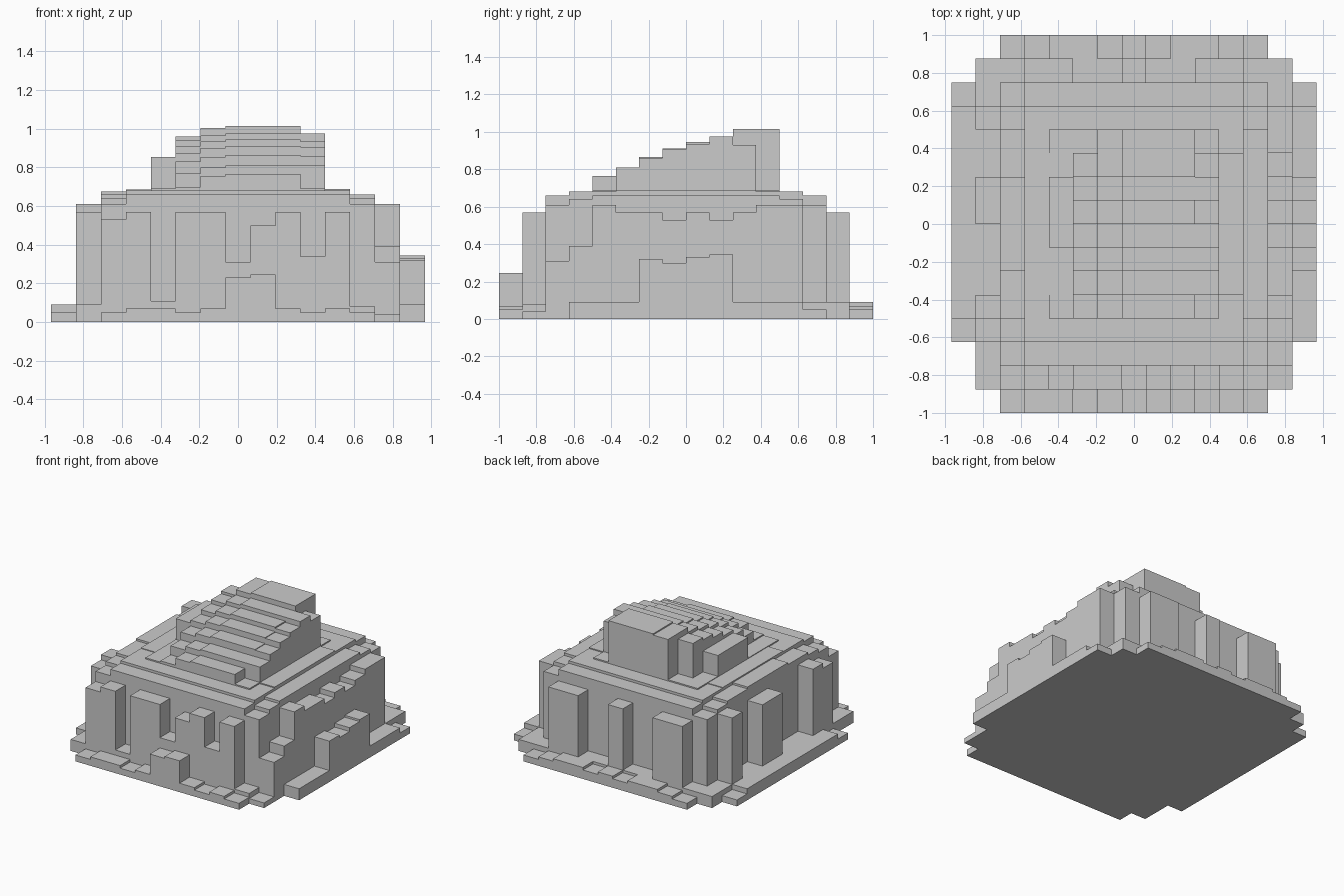
import bpy, bmesh

if "Cube" in bpy.data.objects:
    bpy.data.objects.remove(bpy.data.objects["Cube"])

# Stepped block building: 15 x 16 square columns, each with its own height
NX, NY = 15, 16
DX, DY = 1.934 / NX, 2.0 / NY
height = {}


def fill(c0, c1, r0, r1, h):
    """Set the height of columns c0..c1 (x) and rows r0..r1 (y), inclusive."""
    for c in range(c0, c1 + 1):
        for r in range(r0, r1 + 1):
            height[c, r] = h


def row(r, c0, values):
    for i, h in enumerate(values):
        height[c0 + i, r] = h


def col(c, r0, values):
    for i, h in enumerate(values):
        height[c, r0 + i] = h


# Low plinth with stepped corners
fill(2, 12, 0, 15, 0.07)
fill(1, 13, 1, 14, 0.09)
fill(0, 14, 3, 13, 0.09)
row(0, 2, [0.05, 0.07, 0.07, 0.05, 0.07, 0.23, 0.245, 0.07, 0.05, 0.07, 0.05])
row(15, 2, [0.05, 0.07, 0.09, 0.09, 0.07, 0.09, 0.07, 0.09, 0.09, 0.07, 0.05])
height[0, 3] = height[0, 13] = height[14, 13] = 0.05

# Main body and the shallow roof steps
fill(2, 12, 2, 13, 0.66)
fill(3, 11, 3, 12, 0.68)
fill(4, 10, 4, 11, 0.69)
fill(2, 2, 6, 9, 0.675)
fill(3, 3, 5, 10, 0.685)
fill(11, 11, 5, 10, 0.688)
for c in (2, 12):
    for r in (2, 13):
        height[c, r] = 0.61
    height[c, 3] = height[c, 12] = 0.64

# Front pillars and openings
row(1, 2, [0.53, 0.57, 0.11, 0.57, 0.57, 0.31, 0.50, 0.57, 0.34, 0.57, 0.08])
height[13, 1] = 0.04

# Back pillars
for c0, c1 in ((3, 4), (7, 7), (10, 11)):
    fill(c0, c1, 14, 14, 0.57)

# Left pillars
fill(1, 1, 3, 3, 0.57)
fill(1, 1, 4, 4, 0.61)
fill(1, 1, 8, 9, 0.57)
fill(1, 1, 12, 12, 0.61)

# Right wall and its low porch
col(13, 2, [0.31, 0.39, 0.61, 0.57, 0.57, 0.53, 0.57, 0.53, 0.57, 0.61, 0.61])
col(14, 6, [0.32, 0.30, 0.33, 0.345])

# Sloping crown, rising towards the back
crown = [0.765, 0.81, 0.865, 0.91, 0.945, 0.975, 1.015, 1.015]
for i, h in enumerate(crown):
    fill(6, 9, 4 + i, 4 + i, h)
    height[6, 4 + i] = h - 0.01
col(5, 4, [0.70, 0.77, 0.83, 0.875, 0.91, 0.94, 0.96])
col(10, 5, [0.81, 0.86, 0.905, 0.935, 0.975, 0.93])
fill(4, 4, 7, 9, 0.853)

# Skin: tops, bottoms and the exposed part of every side
bm = bmesh.new()


def quad(*pts):
    bm.faces.new([bm.verts.new(p) for p in pts])


for (c, r), h in height.items():
    x0, y0 = (c - NX / 2) * DX, (r - NY / 2) * DY
    x1, y1 = x0 + DX, y0 + DY
    quad((x0, y0, h), (x1, y0, h), (x1, y1, h), (x0, y1, h))
    quad((x0, y1, 0), (x1, y1, 0), (x1, y0, 0), (x0, y0, 0))
    sides = (((0, -1), (x0, y0), (x1, y0)), ((1, 0), (x1, y0), (x1, y1)),
             ((0, 1), (x1, y1), (x0, y1)), ((-1, 0), (x0, y1), (x0, y0)))
    for (dc, dr), a, b in sides:
        low = height.get((c + dc, r + dr), 0.0)
        if low < h:
            quad((*a, low), (*b, low), (*b, h), (*a, h))

bmesh.ops.remove_doubles(bm, verts=bm.verts, dist=1e-5)
mesh = bpy.data.meshes.new("stepped_building")
bm.to_mesh(mesh)
bm.free()
bpy.context.collection.objects.link(bpy.data.objects.new("stepped_building", mesh))
